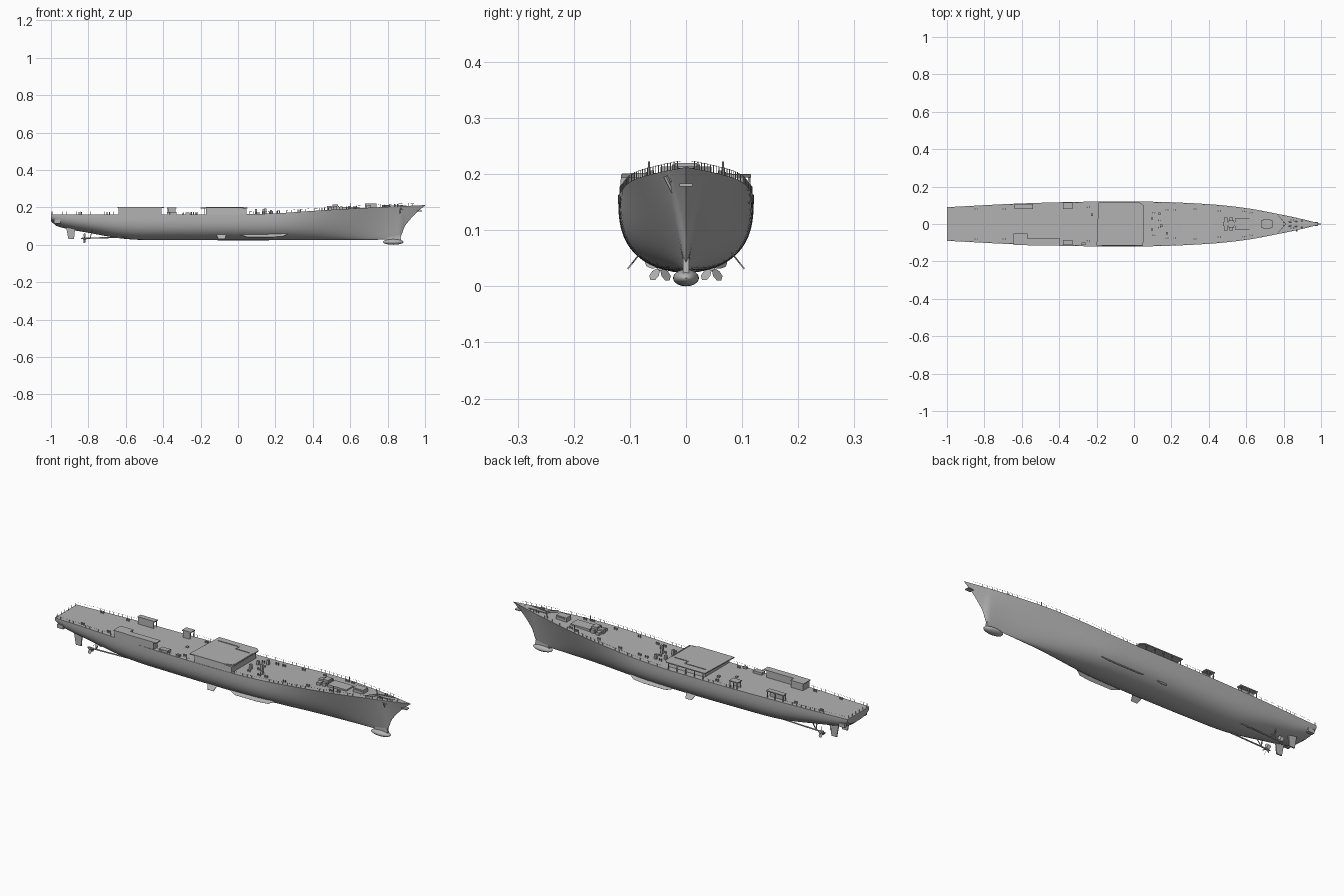
import bpy, bmesh, math
from mathutils import Vector

if "Cube" in bpy.data.objects:
    bpy.data.objects.remove(bpy.data.objects["Cube"])

# One grey for the whole ship
grey = bpy.data.materials.new("ship_grey")
grey.use_nodes = True
colour = (0.45, 0.45, 0.45, 1)
grey.diffuse_color = colour
grey.node_tree.nodes["Principled BSDF"].inputs["Base Color"].default_value = colour


def finish(name, bm, smooth=False):
    bmesh.ops.recalc_face_normals(bm, faces=bm.faces)
    mesh = bpy.data.meshes.new(name)
    bm.to_mesh(mesh)
    bm.free()
    mesh.materials.append(grey)
    obj = bpy.data.objects.new(name, mesh)
    bpy.context.collection.objects.link(obj)
    if smooth:
        bpy.ops.object.select_all(action='DESELECT')
        obj.select_set(True)
        bpy.context.view_layer.objects.active = obj
        bpy.ops.object.shade_smooth_by_angle(angle=math.radians(35))
    return obj


def curve(points):
    """Smooth curve through (x, value) points."""
    def slope(i):
        a, b = points[max(i - 1, 0)], points[min(i + 1, len(points) - 1)]
        return (b[1] - a[1]) / (b[0] - a[0])

    def value(x):
        i = 0
        while i < len(points) - 2 and x > points[i + 1][0]:
            i += 1
        (x0, v0), (x1, v1) = points[i], points[i + 1]
        h = x1 - x0
        t = min(max((x - x0) / h, 0), 1)
        a, b = slope(i) * h, slope(i + 1) * h
        return (v0 + a * t + (3 * (v1 - v0) - 2 * a - b) * t * t
                + (2 * (v0 - v1) + a + b) * t ** 3)
    return value


beam = curve([(-1, .09), (-.6, .11), (-.2, .12), (.1, .119), (.4, .106),
              (.6, .085), (.8, .048), (.9, .026), (1, .001)])
deck = curve([(-1, .163), (0, .163), (.2, .168), (.4, .181), (.6, .193),
              (.8, .203), (1, .212)])
keel = curve([(-1, .125), (-.965, .098), (-.8, .064), (-.6, .031), (-.4, .025),
              (.6, .025), (.8, .028), (.862, .032), (.877, .06), (.89, .095),
              (.92, .135), (.96, .177), (1, .209)])


def add_box(bm, lo, hi):
    ends = list(zip(lo, hi))
    v = [bm.verts.new((x, y, z)) for x in ends[0] for y in ends[1] for z in ends[2]]
    for f in ((0, 1, 3, 2), (4, 6, 7, 5), (0, 4, 5, 1), (2, 3, 7, 6), (0, 2, 6, 4), (1, 5, 7, 3)):
        bm.faces.new([v[i] for i in f])


def add_rod(bm, a, b, r, sides=6):
    a, b = Vector(a), Vector(b)
    turn = (b - a).to_track_quat('Z', 'Y')
    rings = [[bm.verts.new(p + turn @ Vector((r * math.cos(k * math.tau / sides),
                                              r * math.sin(k * math.tau / sides), 0)))
              for k in range(sides)] for p in (a, b)]
    for k in range(sides):
        j = (k + 1) % sides
        bm.faces.new((rings[0][k], rings[0][j], rings[1][j], rings[1][k]))
    for ring in rings:
        bm.faces.new(ring)


def boxes(name, items):
    bm = bmesh.new()
    for lo, hi in items:
        add_box(bm, lo, hi)
    return finish(name, bm)


def rods(name, items, r, sides=6):
    bm = bmesh.new()
    for a, b in items:
        add_rod(bm, a, b, r, sides)
    return finish(name, bm, sides > 6)


def plate(name, points, offset):
    """Flat outline thickened along an offset."""
    bm = bmesh.new()
    face = bm.faces.new([bm.verts.new(p) for p in points])
    grown = bmesh.ops.extrude_face_region(bm, geom=[face])["geom"]
    bmesh.ops.translate(bm, vec=offset, verts=[g for g in grown if isinstance(g, bmesh.types.BMVert)])
    return finish(name, bm)


# Hull: round midship sections blending into flared bow sections
stations = [-1 + 1.84 * i / 64 for i in range(65)] + [.84 + .16 * i / 32 for i in range(1, 33)]
rows = 16
bm = bmesh.new()
rings = []
for x in stations:
    b, d, k = beam(x), deck(x), keel(x)
    w = min(max((x - .15) / .7, 0), 1)
    w = w * w * (3 - 2 * w)
    side = []
    for i in range(rows + 1):
        t = (i / rows) ** 1.6
        full = math.sqrt(1 - (1 - t) ** 3)
        flare = .25 * math.sqrt(t) + .75 * t ** 1.2
        side.append((b * (full * (1 - w) + flare * w), k + (d - k) * t))
    loop = [(y, z) for y, z in reversed(side)] + [(-y, z) for y, z in side[1:]]
    rings.append([bm.verts.new((x, y, z)) for y, z in loop])
for p, q in zip(rings, rings[1:]):
    for i in range(len(p)):
        j = (i + 1) % len(p)
        bm.faces.new((p[i], p[j], q[j], q[i]))
bm.faces.new(rings[0])
bm.faces.new(rings[-1])
finish("hull", bm, True)

# Bulb under the bow
bm = bmesh.new()
bmesh.ops.create_uvsphere(bm, u_segments=24, v_segments=14, radius=1)
for v in bm.verts:
    v.co = (.83 + .055 * v.co.x, .023 * v.co.y, .015 + .015 * v.co.z)
finish("bow_bulb", bm, True)
plate("bulb_neck", [(.78, -.005, .012), (.875, -.005, .012), (.868, -.005, .05), (.8, -.005, .04)], (0, .01, 0))

for s, tag in ((1, "left"), (-1, "right")):
    # Propeller, shaft and brackets
    hub = Vector((-.82, s * .046, .034))
    rods(tag + "_shaft", [(hub - Vector((.02, 0, 0)), (-.45, s * .046, .045))], .0035, 10)
    rods(tag + "_shaft_brackets", [((-.79, s * .046, .034), (-.78, s * y, .08)) for y in (.03, .065)], .0025)
    bm = bmesh.new()
    for k in range(5):
        a = k * math.tau / 5 + .3
        out = Vector((0, math.cos(a), math.sin(a)))
        across = Vector((.6, -.8 * math.sin(a), .8 * math.cos(a)))
        outline = ((.003, -.003), (.014, -.009), (.024, -.008), (.029, 0), (.024, .008), (.014, .009), (.003, .003))
        bm.faces.new([bm.verts.new(hub + out * u + across * v) for u, v in outline])
    add_rod(bm, hub - Vector((.01, 0, 0)), hub + Vector((.01, 0, 0)), .006, 10)
    finish(tag + "_propeller", bm)
    # Rudder
    plate(tag + "_rudder", [(-.92, s * .045 - .003, .1), (-.87, s * .045 - .003, .1),
                            (-.877, s * .045 - .003, .03), (-.907, s * .045 - .003, .03)], (0, .006, 0))
    # Bilge keel and stabilizer fin
    def slanted(x, u):
        return (x, s * (.08 + .62 * u), .059 - .78 * u)
    thick = (0, s * .002, .0016)
    plate(tag + "_bilge_keel", [slanted(*p) for p in ((-.01, 0), (.27, 0), (.24, .02), (.18, .025), (.05, .025))], thick)
    plate(tag + "_stabilizer_fin", [slanted(*p) for p in ((-.12, 0), (-.06, 0), (-.07, .037), (-.105, .037))], thick)

    # Deck edge railing, open where the shelters stand
    posts, wires = [], []
    for i in range(78):
        x = -.99 + i * .025
        if -.64 < x < -.41 or -.2 < x < .05:
            continue
        def edge(px, h):
            return (px, s * (beam(px) - .002), deck(px) + h)
        posts.append((edge(x, 0), edge(x, .014)))
        if x < .95:
            wires.append((edge(x, .013), edge(x + .02, .013)))
    rods(tag + "_rail_posts", posts, .0008, 4)
    rods(tag + "_rail_wires", wires, .0004, 4)
    # Stern fittings, breakwater and anchor chain
    boxes(tag + "_stern_fitting", [((-.985, s * .084 - .008, .115), (-.95, s * .084 + .008, .135))])
    plate(tag + "_breakwater", [(.77, s * .045, .2), (.81, 0, .2), (.81, 0, .214), (.77, s * .045, .213)], (.003, 0, 0))
    rods(tag + "_anchor_chain", [((.8, s * .008, .207), (.9, s * .016, .211))], .002)

# Stern rail across the transom
rods("stern_rail", [((-.995, y * .0145, .163), (-.995, y * .0145, .178)) for y in range(-6, 7)], .0008, 4)

# Anchors on the stem and the right bow
boxes("stem_anchor", [((.955, -.012, .178), (.985, .012, .183))])
rods("bow_anchor", [((.87, -.037, .196), (.865, -.019, .16)), ((.88, -.026, .19), (.86, -.018, .182))], .004)

# Midship deckhouse with tumblehome walls and an overhanging roof
top = .194
plate("midship_house", [(-.17, -.119, .16), (-.17, .088, .16), (-.17, .08, top), (-.17, -.116, top)], (.215, 0, 0))
plate("midship_roof", [(-.2, -.116, top), (.0, -.116, top), (.05, -.1, top), (.05, .1, top),
                       (.03, .116, top), (-.19, .116, top)], (0, 0, .005))
boxes("midship_roof_posts", [((x, .112, .16), (x + .004, .115, top)) for x in (-.18, -.13, -.08, -.03, .02)])
boxes("midship_roof_edges", [((-.17, .078, .199), (-.05, .081, .202)), ((-.05, .05, .199), (-.047, .081, .202)),
                             ((-.05, .05, .199), (.03, .053, .202)), ((.045, -.1, .199), (.049, .05, .202))])

# After shelters: closed on the right, open roofs on the left
boxes("right_after_house", [((-.64, -.111, .16), (-.57, -.055, .197)), ((-.57, -.113, .16), (-.41, -.08, .197))])
boxes("right_after_roof", [((-.645, -.112, .197), (-.57, -.052, .201)), ((-.57, -.114, .197), (-.395, -.078, .201))])
boxes("right_deck_lockers", [((-.38, -.112, .16), (-.33, -.085, .175)), ((-.28, -.112, .16), (-.26, -.1, .172))])
for x0, x1, name in ((-.64, -.54, "after"), (-.38, -.33, "middle")):
    yo = beam(x0) - .002
    parts = [((x0, .08, .195), (x1, yo, .2)), ((x0 + .005, .08, .16), (x1 - .005, .084, .195))]
    parts += [((x, yo - .004, .16), (x + .003, yo, .195)) for x in (x0 + .004, (x0 + x1) / 2, x1 - .007)]
    boxes("left_" + name + "_shelter", parts)

# Fore deck: launcher base, hatch, winch gear and short masts
boxes("fore_hatch", [((.54, -.03, .185), (.65, .03, .202))])
boxes("fore_deckhouse", [((.68, -.02, .195), (.74, .02, .22)), ((.69, -.024, .21), (.73, .024, .215))])
boxes("winch_gear", [((.48, -.035, .18), (.5, .035, .2)), ((.505, -.018, .18), (.535, .018, .216)),
                     ((.475, -.01, .18), (.54, .01, .208)), ((.51, .02, .18), (.53, .034, .206)),
                     ((.51, -.034, .18), (.53, -.02, .206))])
rods("fore_masts", [((.6, s * .066, .19), (.6, s * .066, .222)) for s in (1, -1)], .002)

# Bollards, vents and small deck gear
spots = [(.1, .06), (.13, .02), (.17, .075), (.21, .075), (.32, .08), (.45, .07), (.58, .068),
         (.62, .06), (.84, .022), (-.25, .09), (-.7, .08), (-.85, .08)]
rods("bollards", [((x + dx, s * y, deck(x) - .003), (x + dx, s * y, deck(x) + .012))
                  for x, y in spots for s in (1, -1) for dx in (0, .012)], .003, 8)
boxes("deck_vents", [((x, y - .006, .16), (x + .012, y + .006, h))
                     for x, y, h in ((.09, -.03, .19), (.09, .03, .185), (.14, -.01, .195), (.13, .055, .19),
                                     (.17, -.05, .185), (-.3, 0, .168), (-.23, .05, .172))])
